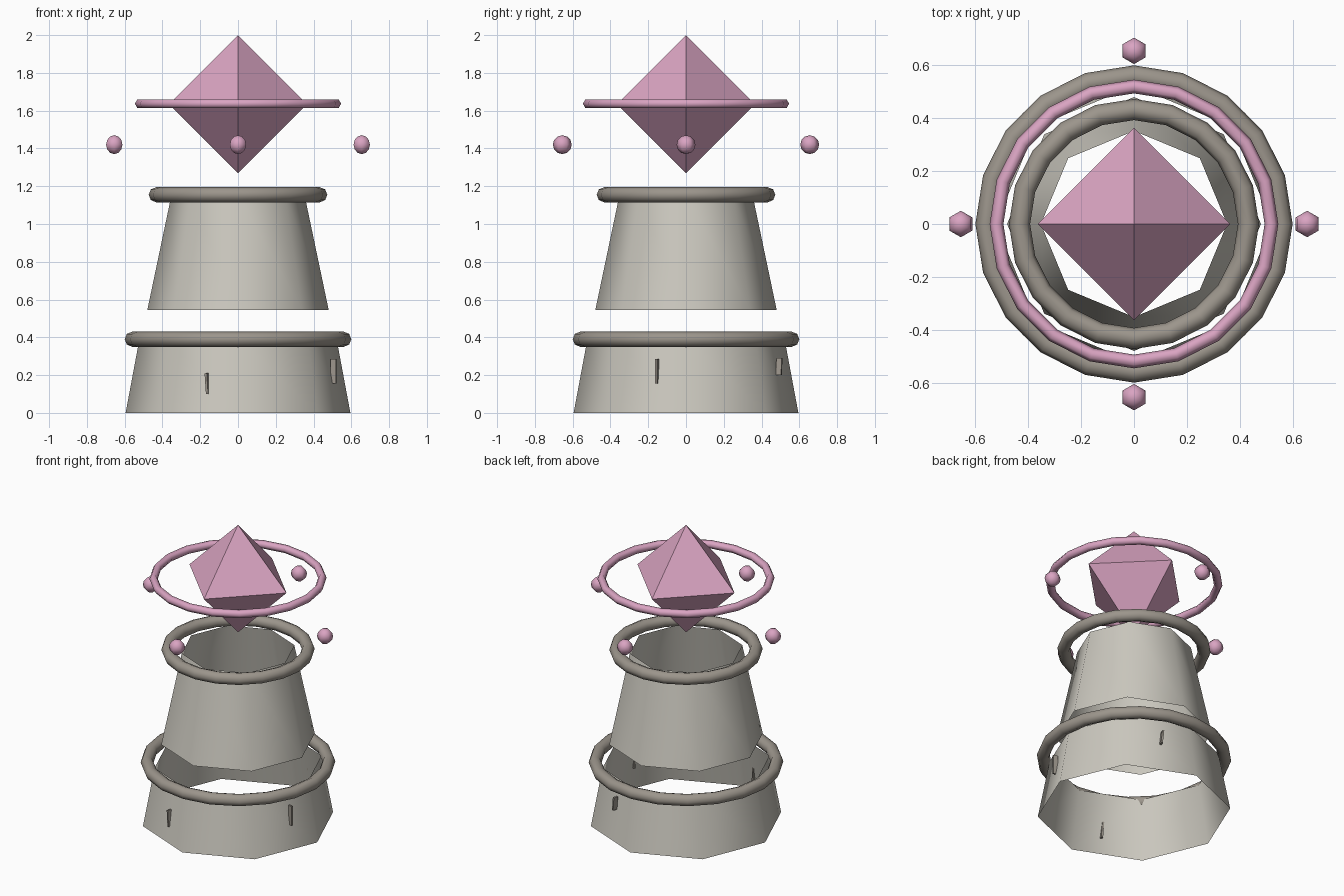
import bpy
import bmesh
from math import cos, sin, pi, radians
from mathutils import Matrix, Vector

cube = bpy.data.objects.get("Cube")
if cube:
    bpy.data.objects.remove(cube, do_unlink=True)


def material(name, color):
    mat = bpy.data.materials.new(name)
    mat.use_nodes = True
    mat.diffuse_color = (*color, 1)
    mat.node_tree.nodes["Principled BSDF"].inputs["Base Color"].default_value = (*color, 1)
    return mat


pale_stone = material("pale_stone", (0.60, 0.58, 0.52))
dark_stone = material("dark_stone", (0.33, 0.30, 0.26))
pink_crystal = material("pink_crystal", (0.70, 0.37, 0.54))


def finish(name, bm, mat, smooth=True):
    mesh = bpy.data.meshes.new(name)
    bmesh.ops.recalc_face_normals(bm, faces=bm.faces)
    bm.to_mesh(mesh)
    bm.free()
    for face in mesh.polygons:
        face.use_smooth = smooth
    mesh.materials.append(mat)
    obj = bpy.data.objects.new(name, mesh)
    bpy.context.collection.objects.link(obj)
    return obj


def tapered_wall(name, r_low, r_high, z_low, z_high):
    """Open eight-sided sleeve, smooth shaded."""
    bm = bmesh.new()
    move = Matrix.Translation((0, 0, (z_low + z_high) / 2))
    bmesh.ops.create_cone(bm, cap_ends=False, segments=8, radius1=r_low,
                          radius2=r_high, depth=z_high - z_low, matrix=move)
    # Put a corner on the x axis
    corner = max(bm.verts, key=lambda v: v.co.x).co
    if abs(corner.y) > 0.01:
        bmesh.ops.rotate(bm, verts=bm.verts, matrix=Matrix.Rotation(pi / 8, 3, "Z"))
    return finish(name, bm, pale_stone)


def ring(name, major, minor, z, sides, mat, segments=20):
    bm = bmesh.new()
    loops = []
    for i in range(segments):
        a = 2 * pi * i / segments
        loop = []
        for j in range(sides):
            b = 2 * pi * j / sides
            r = major + minor * cos(b)
            loop.append(bm.verts.new((r * cos(a), r * sin(a), z + minor * sin(b))))
        loops.append(loop)
    for i in range(segments):
        here, there = loops[i], loops[(i + 1) % segments]
        for j in range(sides):
            k = (j + 1) % sides
            bm.faces.new((here[j], there[j], there[k], here[k]))
    return finish(name, bm, mat)


# Stone tower sections and their trim rings
tapered_wall("lower_wall", 0.595, 0.522, 0, 0.39)
tapered_wall("upper_wall", 0.48, 0.352, 0.545, 1.155)
ring("lower_ring", 0.56, 0.04, 0.39, 8, dark_stone)
ring("upper_ring", 0.433, 0.04, 1.155, 8, dark_stone)

# Narrow cracks standing on the lower wall: angle, height, length, lean
for i, (angle, z, length, lean) in enumerate(
        [(-108, 0.155, 0.11, 4), (-17, 0.22, 0.13, 0), (69, 0.245, 0.09, -6)]):
    bm = bmesh.new()
    bmesh.ops.create_cube(bm, size=1)
    place = (Matrix.Rotation(radians(angle), 4, "Z")
             @ Matrix.Translation((0.528, 0, z))
             @ Matrix.Rotation(radians(lean), 4, "X")
             @ Matrix.Diagonal((0.03, 0.012, length, 1)))
    bm.transform(place)
    finish(f"wall_crack_{i + 1}", bm, dark_stone, smooth=False)

# Floating eight-faced crystal
bm = bmesh.new()
center, size = Vector((0, 0, 1.635)), 0.365
for sign in (1, -1):
    tip = bm.verts.new(center + Vector((0, 0, sign * size)))
    if sign == 1:
        waist = [bm.verts.new(center + Vector((size * cos(i * pi / 2), size * sin(i * pi / 2), 0)))
                 for i in range(4)]
    for i in range(4):
        bm.faces.new((waist[i], waist[(i + 1) % 4], tip))
finish("crystal", bm, pink_crystal, smooth=False)

# Orbit ring and four small orbs
ring("orbit_ring", 0.52, 0.026, 1.637, 6, pink_crystal)
for i in range(4):
    a = i * pi / 2
    bm = bmesh.new()
    bmesh.ops.create_uvsphere(bm, u_segments=6, v_segments=6, radius=0.05)
    bm.transform(Matrix.Translation((0.655 * cos(a), 0.655 * sin(a), 1.42)))
    finish(f"orb_{i + 1}", bm, pink_crystal)
